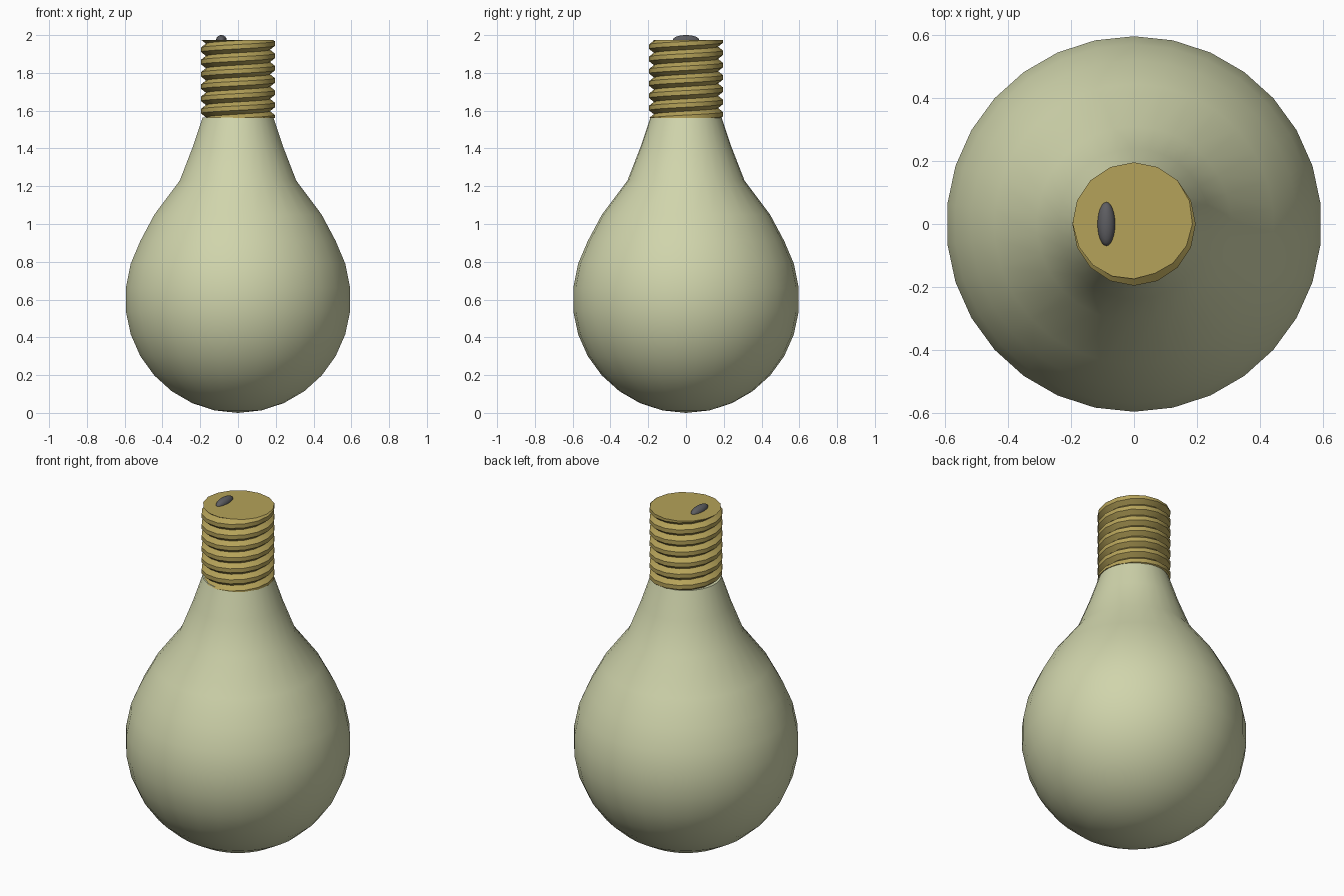
import bpy, bmesh, math
from mathutils import Vector, Matrix

cube = bpy.data.objects.get("Cube")
if cube:
    bpy.data.objects.remove(cube, do_unlink=True)


def material(name, rgb, roughness):
    m = bpy.data.materials.new(name)
    m.use_nodes = True
    m.diffuse_color = (*rgb, 1)
    bsdf = m.node_tree.nodes["Principled BSDF"]
    bsdf.inputs["Base Color"].default_value = (*rgb, 1)
    bsdf.inputs["Roughness"].default_value = roughness
    return m


def finish(name, bm, mat, angle):
    bmesh.ops.recalc_face_normals(bm, faces=bm.faces)
    mesh = bpy.data.meshes.new(name)
    bm.to_mesh(mesh)
    bm.free()
    mesh.materials.append(mat)
    obj = bpy.data.objects.new(name, mesh)
    bpy.context.collection.objects.link(obj)
    bpy.ops.object.select_all(action="DESELECT")
    obj.select_set(True)
    bpy.context.view_layer.objects.active = obj
    bpy.ops.object.shade_smooth_by_angle(angle=math.radians(angle))
    return obj


glass = material("pale glass", (0.63, 0.66, 0.41), 0.4)
brass = material("brass", (0.46, 0.36, 0.10), 0.4)
dark = material("dark metal", (0.11, 0.11, 0.12), 0.4)

# Glass bulb: round lower half, then a shoulder narrowing into the neck
R = 0.6
profile = [(0, 0)]
for deg in range(-78, 7, 12):
    a = math.radians(deg)
    profile.append((R * math.cos(a), R + R * math.sin(a)))
profile += [(0.571, 0.79), (0.52, 0.91), (0.445, 1.05), (0.31, 1.23),
            (0.24, 1.41), (0.188, 1.565), (0, 1.565)]
bm = bmesh.new()
verts = [bm.verts.new((0, r, z)) for r, z in profile]
edges = [bm.edges.new(pair) for pair in zip(verts, verts[1:])]
bmesh.ops.spin(bm, geom=verts + edges, axis=(0, 0, 1), cent=(0, 0, 0),
               angle=math.tau, steps=30)
bmesh.ops.remove_doubles(bm, verts=bm.verts, dist=0.0005)
finish("glass_bulb", bm, glass, 40)

# Screw base: one continuous helical ridge, trimmed flat at both ends
SIDES, PITCH, LOW, HIGH = 16, 0.065, 1.56, 1.975
TURNS = 10
ridge = [(0.17, 0), (0.196, 0.32), (0.196, 0.68)]
start = 1.4 + 0.0025
bm = bmesh.new()
rows = []
for n in range(SIDES * TURNS + 1):
    a = math.tau * n / SIDES
    z = start + PITCH * n / SIDES
    rows.append([bm.verts.new((r * math.cos(a), r * math.sin(a), z + PITCH * f))
                 for r, f in ridge])
for n in range(SIDES * (TURNS - 1)):
    near = rows[n] + [rows[n + SIDES][0]]
    far = rows[n + 1] + [rows[n + 1 + SIDES][0]]
    for j in range(len(ridge)):
        bm.faces.new((near[j], far[j], far[j + 1], near[j + 1]))
for z, direction in ((LOW, -1), (HIGH, 1)):
    cut = bmesh.ops.bisect_plane(
        bm, geom=bm.verts[:] + bm.edges[:] + bm.faces[:], dist=1e-5,
        plane_co=Vector((0, 0, z)), plane_no=Vector((0, 0, direction)),
        clear_outer=True)
loose = [v for v in bm.verts if not v.link_faces]
bmesh.ops.delete(bm, geom=loose, context="VERTS")
bmesh.ops.remove_doubles(bm, verts=bm.verts, dist=1e-4)
bmesh.ops.holes_fill(bm, edges=[e for e in bm.edges if e.is_boundary], sides=0)
finish("screw_base", bm, brass, 30)

# Off-centre oval contact on the end of the base
bm = bmesh.new()
bmesh.ops.create_uvsphere(
    bm, u_segments=24, v_segments=12, radius=1,
    matrix=Matrix.Translation((-0.088, 0, 1.974)) @ Matrix.Diagonal((0.028, 0.07, 0.026, 1)))
finish("end_contact", bm, dark, 60)
